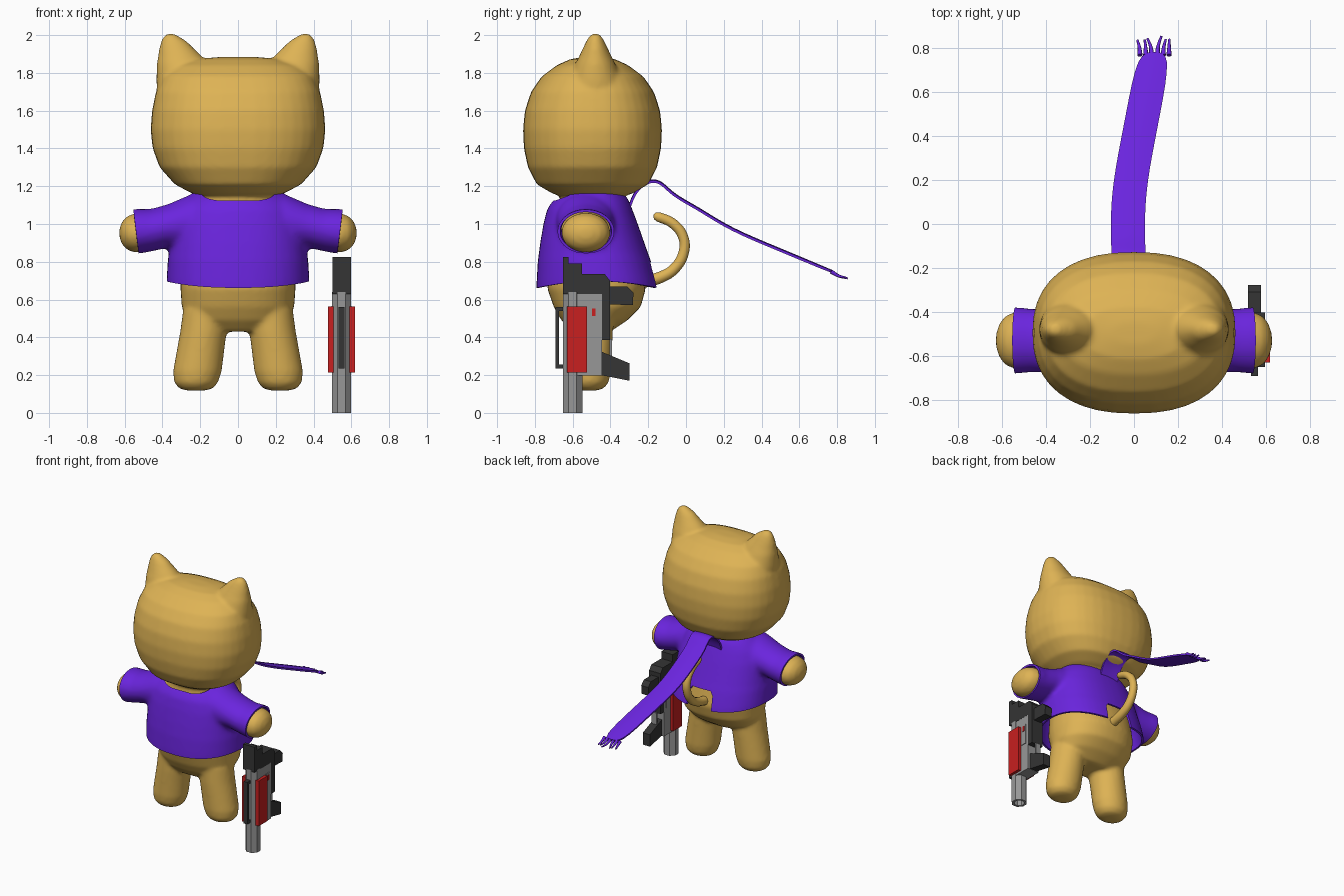
import bpy, bmesh, math, random
from mathutils import Vector

if "Cube" in bpy.data.objects:
    bpy.data.objects.remove(bpy.data.objects["Cube"])

random.seed(4)


def material(name, rgb):
    m = bpy.data.materials.new(name)
    m.diffuse_color = (*rgb, 1)
    m.use_nodes = True
    m.node_tree.nodes["Principled BSDF"].inputs["Base Color"].default_value = m.diffuse_color
    return m


GOLD = material("golden fur", (0.73, 0.45, 0.09))
PURPLE = material("purple cloth", (0.145, 0.018, 0.73))
GREY = material("grey metal", (0.31, 0.31, 0.31))
DARK = material("dark grey", (0.035, 0.035, 0.035))
RED = material("red panel", (0.58, 0.014, 0.014))


def loft(bm, rings, axis='z', n=40, e=2.0, turn=0.0):
    """Closed tube through superellipse rings (t, centre a, centre b, radius a, radius b)."""
    rows = []
    for t, a, b, ra, rb in rings:
        row = []
        for i in range(n):
            w = 2 * math.pi * i / n + turn
            c, s = math.cos(w), math.sin(w)
            u = a + ra * math.copysign(abs(c) ** (2 / e), c)
            v = b + rb * math.copysign(abs(s) ** (2 / e), s)
            row.append(bm.verts.new((u, v, t) if axis == 'z' else (t, u, v)))
        rows.append(row)
    for p, q in zip(rows, rows[1:]):
        for i in range(n):
            j = (i + 1) % n
            bm.faces.new((p[i], p[j], q[j], q[i]))
    bm.faces.new(rows[0])
    bm.faces.new(rows[-1])


def add(name, data, mat):
    ob = bpy.data.objects.new(name, data)
    bpy.context.collection.objects.link(ob)
    data.materials.append(mat)
    return ob


def finish(bm, name, mat):
    bmesh.ops.recalc_face_normals(bm, faces=bm.faces)
    me = bpy.data.meshes.new(name)
    bm.to_mesh(me)
    bm.free()
    return add(name, me, mat)


def bake(ob, angle=50):
    """Replace an object by its evaluated mesh, smooth shaded."""
    dg = bpy.context.evaluated_depsgraph_get()
    me = bpy.data.meshes.new_from_object(ob.evaluated_get(dg))
    name = ob.name
    bpy.data.objects.remove(ob)
    new = bpy.data.objects.new(name, me)
    bpy.context.collection.objects.link(new)
    bpy.ops.object.select_all(action='DESELECT')
    new.select_set(True)
    bpy.context.view_layer.objects.active = new
    bpy.ops.object.shade_smooth_by_angle(angle=math.radians(angle))
    return new


def blend(ob, voxel, iterations):
    r = ob.modifiers.new("merge", 'REMESH')
    r.mode = 'VOXEL'
    r.voxel_size = voxel
    s = ob.modifiers.new("soften", 'SMOOTH')
    s.factor = 0.5
    s.iterations = iterations
    return bake(ob, 80)


def tube(name, pts, radii, mat):
    cu = bpy.data.curves.new(name, 'CURVE')
    cu.dimensions = '3D'
    cu.bevel_depth = 1.0
    cu.bevel_resolution = 3
    cu.use_fill_caps = True
    cu.resolution_u = 6
    sp = cu.splines.new('BEZIER')
    sp.bezier_points.add(len(pts) - 1)
    for bp, p, r in zip(sp.bezier_points, pts, radii):
        bp.co = p
        bp.radius = r
        bp.handle_left_type = bp.handle_right_type = 'AUTO'
    return bake(add(name, cu, mat))


# Body: head, ears, torso, arms and legs merged into one soft form
bm = bmesh.new()
HY = -0.495
loft(bm, [(z, 0, HY, rx, ry) for z, rx, ry in (
    (1.13, .10, .09), (1.16, .24, .21), (1.21, .335, .295), (1.3, .415, .342),
    (1.4, .452, .363), (1.5, .463, .368), (1.6, .455, .358), (1.7, .435, .325),
    (1.78, .40, .27), (1.84, .33, .19), (1.872, .23, .12), (1.884, .1, .05))], e=2.35)
loft(bm, [(z, 0, (f + b) / 2, rx, (b - f) / 2) for z, rx, f, b in (
    (.43, .17, -.60, -.40), (.49, .265, -.66, -.31), (.56, .298, -.70, -.24),
    (.66, .305, -.735, -.212), (.8, .30, -.72, -.24), (1.0, .25, -.68, -.31),
    (1.18, .19, -.66, -.34))], e=2.2)
for s in (1, -1):
    loft(bm, [(z, s * x, -.48, rx, ry) for z, x, rx, ry in (
        (1.6, .28, .14, .15), (1.75, .29, .142, .14), (1.85, .30, .13, .105),
        (1.89, .308, .115, .085), (1.93, .326, .092, .066), (1.965, .338, .07, .05),
        (1.99, .352, .045, .036), (2.008, .357, .02, .02))])
    loft(bm, [(z, s * x, -.515, rx, ry) for z, x, rx, ry in (
        (.118, .222, .05, .045), (.13, .222, .09, .08), (.16, .222, .116, .106),
        (.22, .215, .129, .117), (.32, .20, .126, .122), (.43, .183, .123, .128),
        (.55, .17, .12, .13))])
    loft(bm, [(s * x, -.53, z, ry, rz) for x, z, ry, rz in (
        (.1, 1.0, .11, .09), (.4, .975, .11, .085), (.48, .96, .122, .098),
        (.54, .953, .131, .106), (.585, .952, .112, .09), (.612, .952, .078, .063),
        (.628, .952, .03, .025))], axis='x')
blend(finish(bm, "cat_body", GOLD), 0.013, 8)

# Curled tail
tube("tail", [(0, y, z) for y, z in (
    (-.24, .69), (-.13, .72), (-.06, .765), (-.012, .85), (-.013, .925),
    (-.06, .995), (-.145, 1.037), (-.165, 1.042), (-.172, 1.043))],
    (.034, .032, .03, .029, .028, .028, .027, .02, .006), GOLD)

# Shirt: merged torso and sleeves, cut open at hem, cuffs, neck and tail notch
bm = bmesh.new()
loft(bm, [(z, 0, (f + b) / 2, rx, (b - f) / 2) for z, rx, f, b in (
    (.58, .378, -.79, -.135), (.68, .378, -.792, -.15), (.8, .372, -.785, -.185),
    (.9, .36, -.772, -.22), (1.0, .345, -.755, -.255), (1.08, .315, -.735, -.285),
    (1.13, .275, -.70, -.305), (1.175, .23, -.63, -.34))], e=2.3)
for s in (1, -1):
    loft(bm, [(s * x, -.53, z, ry, rz) for x, z, ry, rz in (
        (.1, 1.03, .16, .13), (.25, 1.015, .16, .142), (.37, .99, .145, .115),
        (.46, .967, .144, .113), (.54, .96, .152, .12), (.64, .945, .155, .122))], axis='x')
shirt = blend(finish(bm, "shirt", PURPLE), 0.016, 8)

bm = bmesh.new()
bm.from_mesh(shirt.data)
for co, no in (((0, 0, .662), (0, 0, -1)), ((.54, 0, .96), (.99, 0, -.12)),
               ((-.54, 0, .96), (-.99, 0, -.12))):
    bmesh.ops.bisect_plane(bm, geom=bm.verts[:] + bm.edges[:] + bm.faces[:],
                           plane_co=co, plane_no=no, clear_outer=True)
for v in bm.verts:                       # hem arches up at the sides
    if v.co.z < .85:
        v.co.z += (.85 - v.co.z) / .19 * .035 * (1 - ((v.co.y + .47) / .32) ** 2)
bm.to_mesh(shirt.data)
bm.free()
sol = shirt.modifiers.new("cloth", 'SOLIDIFY')
sol.thickness = 0.014
sol.offset = -1
cutters = []
for name, rings in (
        ("neck_cutter", [(1.06, 0, -.515, .195, .185), (1.4, 0, -.515, .215, .19)]),
        ("notch_cutter", [(.5, 0, -.1, .11, .15), (.77, 0, -.1, .105, .15),
                          (.80, 0, -.1, .085, .15)])):
    bm = bmesh.new()
    loft(bm, rings, e=3)
    c = finish(bm, name, PURPLE)
    c.hide_render = True
    cutters.append(c)
    b = shirt.modifiers.new(name, 'BOOLEAN')
    b.operation = 'DIFFERENCE'
    b.solver = 'EXACT'
    b.object = c
bake(shirt, 45)
for c in cutters:
    bpy.data.objects.remove(c)

# Scarf tail streaming backwards
path = ((-.31, 1.05, -.02), (-.296, 1.1, -.02), (-.265, 1.18, -.02), (-.185, 1.235, -.02),
        (-.125, 1.215, -.025), (-.07, 1.15, -.028), (.07, 1.077, -.028), (.23, .97, -.012),
        (.5, .86, .042), (.78, .742, .093))
bm = bmesh.new()
rows = [[bm.verts.new((x + k * .077, y, z + (.008 if k == 0 else 0))) for k in (-1, 0, 1)]
        for y, z, x in path]
for p, q in zip(rows, rows[1:]):
    for k in (0, 1):
        bm.faces.new((p[k], p[k + 1], q[k + 1], q[k]))
scarf = finish(bm, "scarf", PURPLE)
sub = scarf.modifiers.new("smooth", 'SUBSURF')
sub.levels = sub.render_levels = 2
sol = scarf.modifiers.new("cloth", 'SOLIDIFY')
sol.thickness = 0.013
sol.offset = 0
bake(scarf)

# Scarf fringe
for i in range(6):
    x = .027 + i * .0265
    d = random.uniform(-.022, .022)
    ln = random.uniform(.055, .08)
    tube("scarf_fringe", [(x, .768, .748), (x + d * .2, .78 + ln * .4, .735 - ln * .14),
                          (x + d, .78 + ln, .742 - ln * .4)], (.012, .008, .005), PURPLE)

# Toy blaster pointing down below the hand
GX = 0.548


def prism(name, profile, half, mat, x=GX):
    """Extrude a (y, z) profile across x."""
    bm = bmesh.new()
    f = bm.faces.new([bm.verts.new((x - half, y, z)) for y, z in profile])
    r = bmesh.ops.extrude_face_region(bm, geom=[f])
    for v in r['geom']:
        if isinstance(v, bmesh.types.BMVert):
            v.co.x += 2 * half
    return finish(bm, name, mat)


def slab(name, y0, y1, z0, z1, half, mat, x=GX):
    return prism(name, ((y0, z0), (y1, z0), (y1, z1), (y0, z1)), half, mat, x)


bm = bmesh.new()
loft(bm, [(z, GX, -.6, r, r) for z, r in ((.64, .055), (0, .055), (0, .037), (.12, .037))],
     n=8, turn=math.pi / 8)
finish(bm, "blaster_barrel", GREY)
slab("blaster_frame", -.62, -.445, .197, .632, .048, GREY)
prism("blaster_rear", ((-.65, .63), (-.65, .825), (-.622, .825), (-.622, .79), (-.55, .79),
                       (-.55, .735), (-.43, .735), (-.402, .7), (-.402, .387),
                       (-.446, .387), (-.446, .63)), .049, DARK)
prism("blaster_grip", ((-.41, .575), (-.282, .57), (-.278, .635), (-.31, .668), (-.41, .668)),
      .03, DARK)
prism("blaster_fore_grip", ((-.45, .2), (-.298, .17), (-.298, .262), (-.45, .325)), .03, DARK)
# trigger guard
slab("trigger_guard", -.405, -.392, .3, .39, .02, GREY)
# front rail and its two feet
slab("front_rail", -.692, -.672, .235, .56, .016, DARK)
for z in (.235, .54):
    slab("rail_foot", -.68, -.64, z, z + .02, .016, DARK)
# red side panels, switch plates and switches
for s in (1, -1):
    slab("side_panel", -.63, -.525, .213, .562, .018, RED, GX + s * .053)
    slab("switch_plate", -.512, -.47, .41, .565, .003, GREY, GX + s * .05)
    slab("switch", -.498, -.48, .512, .552, .004, RED, GX + s * .053)
